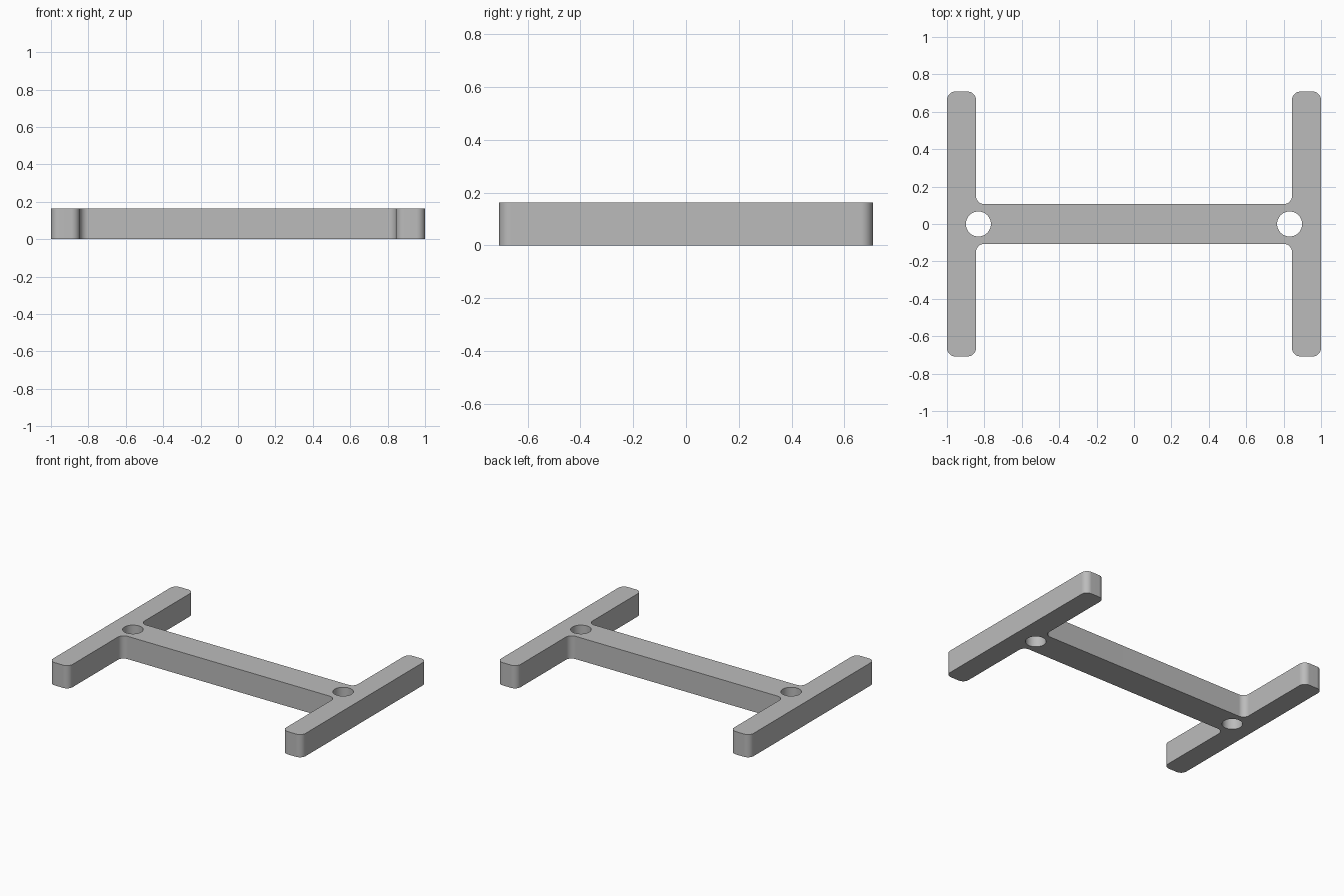
import bpy
import bmesh
import math

cube = bpy.data.objects.get("Cube")
if cube:
    bpy.data.objects.remove(cube, do_unlink=True)

HEIGHT = 0.163
HALF_LENGTH = 0.708   # side bar half length
INNER = 0.845         # inner face of side bars
HALF_WEB = 0.106      # half width of the cross bar
RADIUS = 0.045        # corner and fillet radius
HOLE_X, HOLE_R = 0.832, 0.067

grey = bpy.data.materials.new("plain grey")
grey.use_nodes = True
colour = (0.5, 0.5, 0.5, 1)
grey.diffuse_color = colour
grey.node_tree.nodes["Principled BSDF"].inputs["Base Color"].default_value = colour

# H-shaped outline, mirrored from one quarter
quarter = [(1, HALF_LENGTH), (INNER, HALF_LENGTH), (INNER, HALF_WEB)]
half = quarter + [(-x, y) for x, y in reversed(quarter)]
outline = half + [(x, -y) for x, y in reversed(half)]

bm = bmesh.new()
base = bm.faces.new([bm.verts.new((x, y, 0)) for x, y in outline])
top = bmesh.ops.extrude_face_region(bm, geom=[base])["geom"]
bmesh.ops.translate(bm, vec=(0, 0, HEIGHT),
                    verts=[v for v in top if isinstance(v, bmesh.types.BMVert)])

# Round every upright corner
upright = [e for e in bm.edges if abs(e.verts[0].co.z - e.verts[1].co.z) > HEIGHT / 2]
bmesh.ops.bevel(bm, geom=upright, offset=RADIUS, segments=8, profile=0.5, affect='EDGES')
bmesh.ops.recalc_face_normals(bm, faces=bm.faces)
mesh = bpy.data.meshes.new("h_frame")
bm.to_mesh(mesh)
bm.free()
mesh.materials.append(grey)
frame = bpy.data.objects.new("h_frame", mesh)
bpy.context.collection.objects.link(frame)

# Through holes where the cross bar meets the side bars
for side in (-1, 1):
    bpy.ops.mesh.primitive_cylinder_add(vertices=48, radius=HOLE_R, depth=HEIGHT * 2,
                                        location=(side * HOLE_X, 0, HEIGHT / 2))
    cutter = bpy.context.object
    cutter.name = "hole_cutter"
    cutter.hide_render = True
    cutter.data.materials.append(grey)
    bpy.context.view_layer.objects.active = frame
    cut = frame.modifiers.new("hole", 'BOOLEAN')
    cut.operation = 'DIFFERENCE'
    cut.solver = 'EXACT'
    cut.object = cutter
    bpy.ops.object.modifier_apply(modifier=cut.name)
    bpy.data.objects.remove(cutter, do_unlink=True)

# Smooth fillets and holes, keep flat faces crisp
bpy.ops.object.select_all(action='DESELECT')
frame.select_set(True)
bpy.context.view_layer.objects.active = frame
bpy.ops.object.shade_smooth_by_angle(angle=math.radians(30))
weighted = frame.modifiers.new("flat face normals", 'WEIGHTED_NORMAL')
weighted.keep_sharp = True
